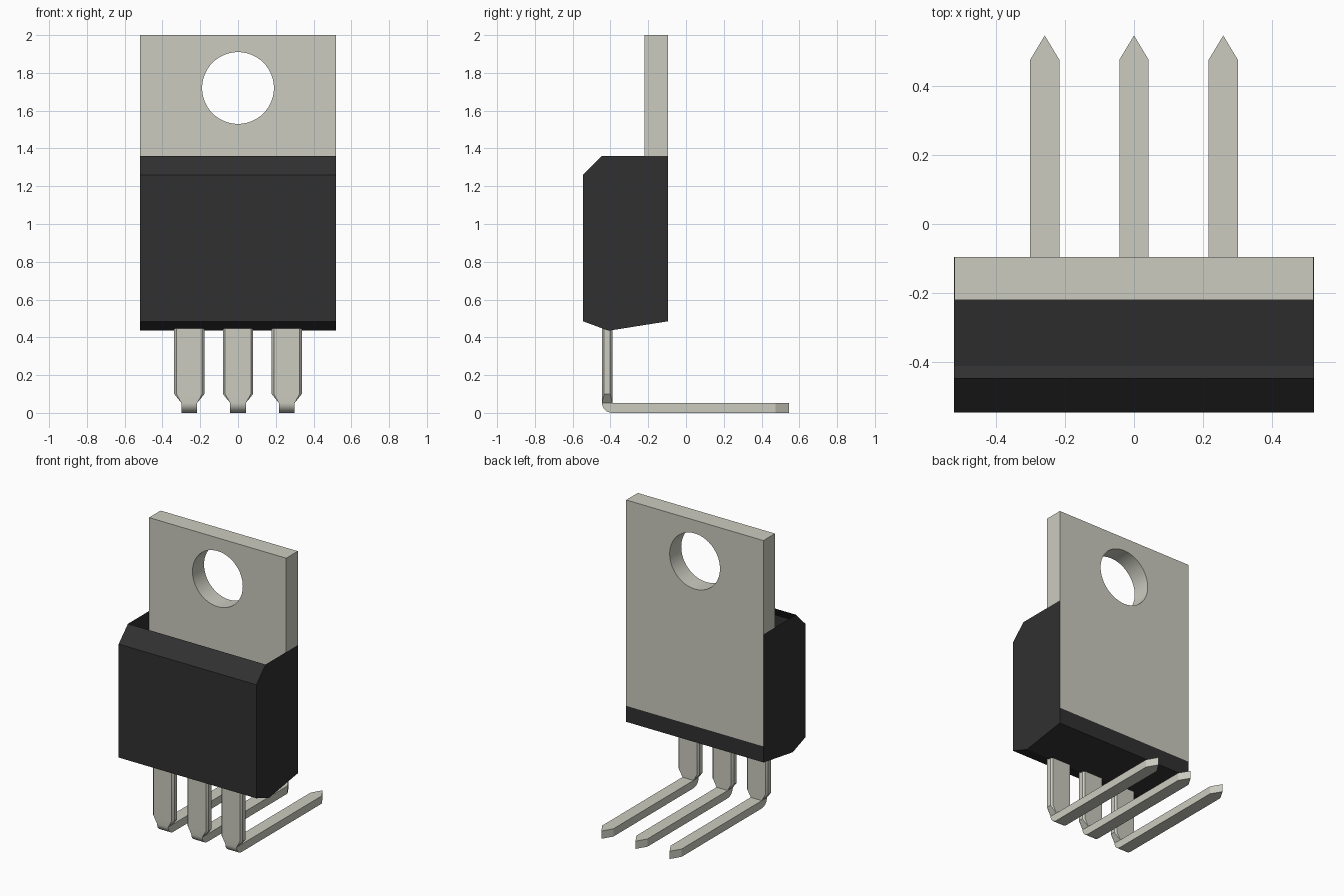
import bpy, bmesh, math

cube = bpy.data.objects.get("Cube")
if cube:
    bpy.data.objects.remove(cube, do_unlink=True)


def material(name, rgb):
    m = bpy.data.materials.new(name)
    m.use_nodes = True
    m.diffuse_color = (*rgb, 1)
    m.node_tree.nodes["Principled BSDF"].inputs["Base Color"].default_value = (*rgb, 1)
    return m


metal = material("tinned metal", (0.6, 0.6, 0.53))
plastic = material("black plastic", (0.03, 0.03, 0.03))


def finish(bm, name, mat):
    bmesh.ops.recalc_face_normals(bm, faces=bm.faces)
    mesh = bpy.data.meshes.new(name)
    bm.to_mesh(mesh)
    bm.free()
    mesh.materials.append(mat)
    ob = bpy.data.objects.new(name, mesh)
    bpy.context.collection.objects.link(ob)
    return ob


def smooth(ob):
    bpy.ops.object.select_all(action='DESELECT')
    ob.select_set(True)
    bpy.context.view_layer.objects.active = ob
    bpy.ops.object.shade_smooth_by_angle(angle=math.radians(30))


HALF, BACK, TAB_FRONT, TAB_BOTTOM = 0.52, -0.095, -0.22, 0.594

# Plastic body: hollow shell, open on top and where the tab closes the back
profile = [(BACK, 1.36), (-0.445, 1.36), (-0.545, 1.26), (-0.545, 0.485),
           (-0.41, 0.435), (BACK, 0.485), (BACK, TAB_BOTTOM)]
bm = bmesh.new()
left, right = [[bm.verts.new((x, y, z)) for y, z in profile] for x in (HALF, -HALF)]
bm.faces.new(left)
bm.faces.new(right[::-1])
for i in range(1, len(profile) - 1):
    bm.faces.new((left[i + 1], left[i], right[i], right[i + 1]))
finish(bm, "body", plastic)

# Metal tab with a round mounting hole
bm = bmesh.new()
bmesh.ops.create_cube(bm, size=1)
for v in bm.verts:
    v.co.x *= 2 * HALF - 0.003
    v.co.y = BACK if v.co.y > 0 else TAB_FRONT
    v.co.z = 2 if v.co.z > 0 else TAB_BOTTOM
tab = finish(bm, "mounting_tab", metal)

bpy.ops.mesh.primitive_cylinder_add(vertices=64, radius=0.19, depth=1,
                                    location=(0, BACK, 1.72), rotation=(math.pi / 2, 0, 0))
cutter = bpy.context.object
cutter.name = "hole_cutter"
cutter.hide_render = True
mod = tab.modifiers.new("hole", 'BOOLEAN')
mod.operation = 'DIFFERENCE'
mod.solver = 'EXACT'
mod.object = cutter
bpy.context.view_layer.objects.active = tab
bpy.ops.object.modifier_apply(modifier=mod.name)
bpy.data.objects.remove(cutter, do_unlink=True)
smooth(tab)

# Lead stations: outer (y, z), inner (y, z), half width, corner chamfer
FRONT, REAR, THICK = -0.445, -0.39, 0.053
WIDE, SLIM, CHAMFER = 0.08, 0.042, 0.012
stations = [((FRONT, z), (REAR, z), WIDE, CHAMFER) for z in (0.5, 0.1)]
for k in range(9):
    a = math.pi / 2 * k / 8
    outer = (REAR + (FRONT - REAR) * math.cos(a), THICK * (1 - math.sin(a)))
    stations.append((outer, (REAR, THICK), SLIM, 0))
stations.append(((0.475, 0), (0.475, THICK), SLIM, 0))
stations.append(((0.545, 0), (0.545, THICK), 0, 0))


def ring(bm, cx, outer, inner, w, c):
    """Chamfered rectangle across the lead."""
    t = c / (REAR - FRONT)
    pts = [(-w + c, 0), (w - c, 0), (w, t), (w, 1 - t),
           (w - c, 1), (-w + c, 1), (-w, 1 - t), (-w, t)]
    return [bm.verts.new((cx + x, outer[0] + (inner[0] - outer[0]) * s,
                          outer[1] + (inner[1] - outer[1]) * s)) for x, s in pts]


# Three bent leads with shoulders and pointed tips
for name, cx in (("right", -0.258), ("middle", 0), ("left", 0.258)):
    bm = bmesh.new()
    rings = [ring(bm, cx, *s) for s in stations]
    for a, b in zip(rings, rings[1:]):
        for i in range(8):
            j = (i + 1) % 8
            bm.faces.new((a[i], a[j], b[j], b[i]))
    bmesh.ops.remove_doubles(bm, verts=bm.verts, dist=0.0005)
    smooth(finish(bm, name + "_lead", metal))
